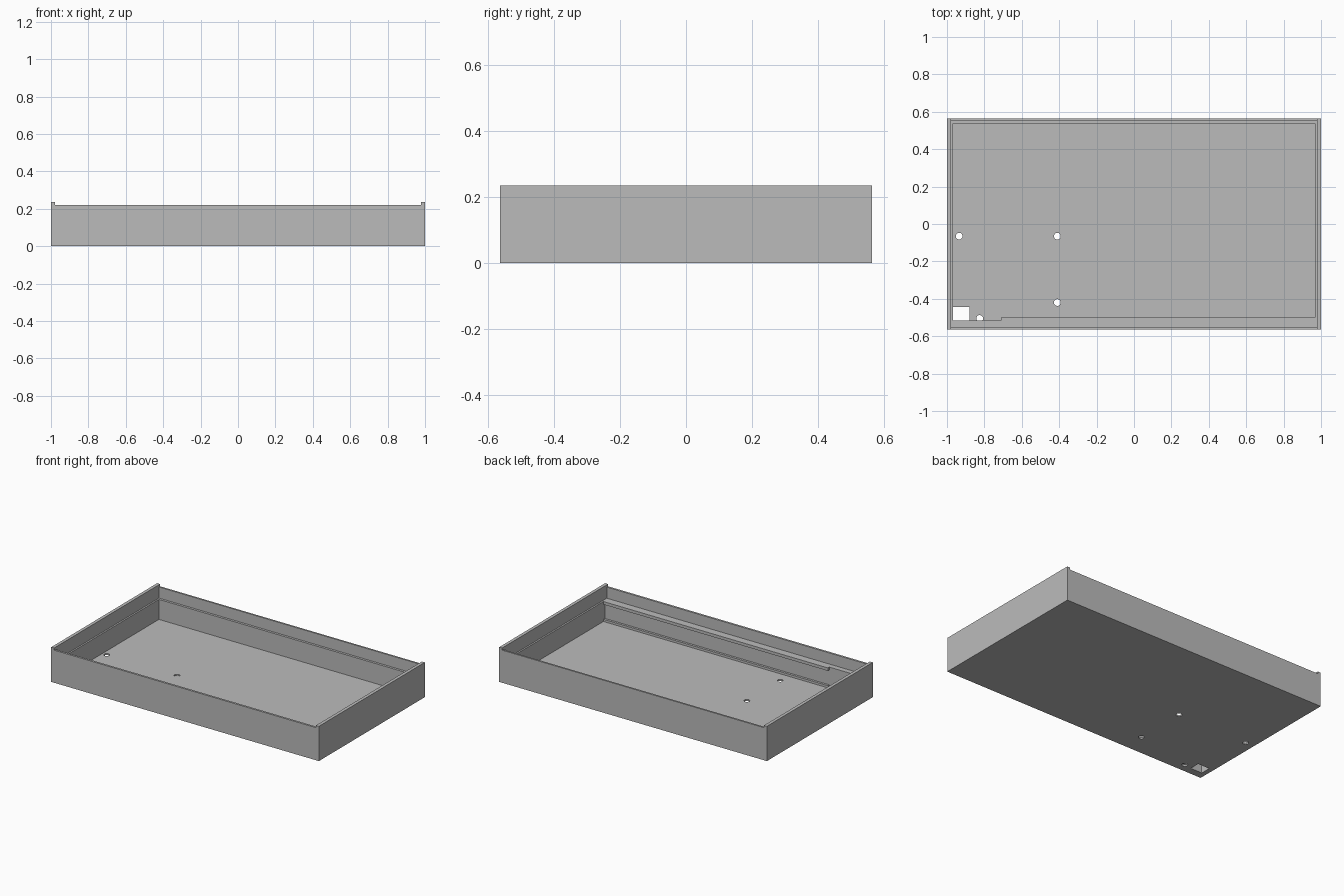
import bpy, bmesh
from mathutils import Matrix, Vector

if "Cube" in bpy.data.objects:
    bpy.data.objects.remove(bpy.data.objects["Cube"], do_unlink=True)

grey = bpy.data.materials.new("plain grey")
grey.use_nodes = True
colour = (0.5, 0.5, 0.5, 1)
grey.diffuse_color = colour
grey.node_tree.nodes["Principled BSDF"].inputs["Base Color"].default_value = colour


def finish(name, bm):
    mesh = bpy.data.meshes.new(name)
    bm.to_mesh(mesh)
    bm.free()
    mesh.materials.append(grey)
    obj = bpy.data.objects.new(name, mesh)
    bpy.context.collection.objects.link(obj)
    return obj


def box(name, x, y, z):
    low, high = Vector((x[0], y[0], z[0])), Vector((x[1], y[1], z[1]))
    bm = bmesh.new()
    place = Matrix.Translation((low + high) / 2) @ Matrix.Diagonal((*(high - low), 1))
    bmesh.ops.create_cube(bm, size=1, matrix=place)
    return finish(name, bm)


def peg(name, x, y, radius, z):
    bm = bmesh.new()
    bmesh.ops.create_cone(bm, cap_ends=True, segments=32, radius1=radius, radius2=radius,
                          depth=z[1] - z[0],
                          matrix=Matrix.Translation((x, y, (z[0] + z[1]) / 2)))
    return finish(name, bm)


def cut(target, cutter):
    mod = target.modifiers.new("cut", "BOOLEAN")
    mod.operation = "DIFFERENCE"
    mod.solver = "EXACT"
    mod.object = cutter
    bpy.context.view_layer.objects.active = target
    bpy.ops.object.modifier_apply(modifier=mod.name)
    bpy.data.objects.remove(cutter, do_unlink=True)


# Key dimensions
half_x, half_y = 1.0, 0.565
rim, end_rim, ledge, floor = 0.235, 0.22, 0.145, 0.01
lid_x, inner_x = 0.978, 0.967
wall_front, rail_front, wall_back = -0.515, -0.5, 0.537
above = 0.5

tray = box("tray", (-half_x, half_x), (-half_y, half_y), (0, rim))

# Lowered front and back rims, leaving raised side lips
cut(tray, box("rim_trim", (-lid_x, lid_x), (-1, 1), (end_rim, above)))
# Shallow seat for a lid, then the main cavity
cut(tray, box("lid_seat", (-lid_x, lid_x), (-0.551, 0.553), (ledge, above)))
cut(tray, box("cavity", (-inner_x, inner_x), (rail_front, wall_back), (floor, above)))
# Channel between the upper and lower rails on the front wall
cut(tray, box("channel", (-inner_x, inner_x), (wall_front, 0), (0.025, 0.125)))
# Corner where the rails stop short
cut(tray, box("corner_relief", (-inner_x, -0.71), (wall_front, 0), (floor, above)))
# Square opening in the floor
cut(tray, box("cable_opening", (-inner_x, -0.88), (wall_front, -0.445), (-0.1, 0.1)))
# Round screw holes in the floor
for x, y in ((-0.935, -0.065), (-0.41, -0.065), (-0.41, -0.42), (-0.825, -0.505)):
    cut(tray, peg("screw_hole", x, y, 0.018, (-0.1, 0.013)))
